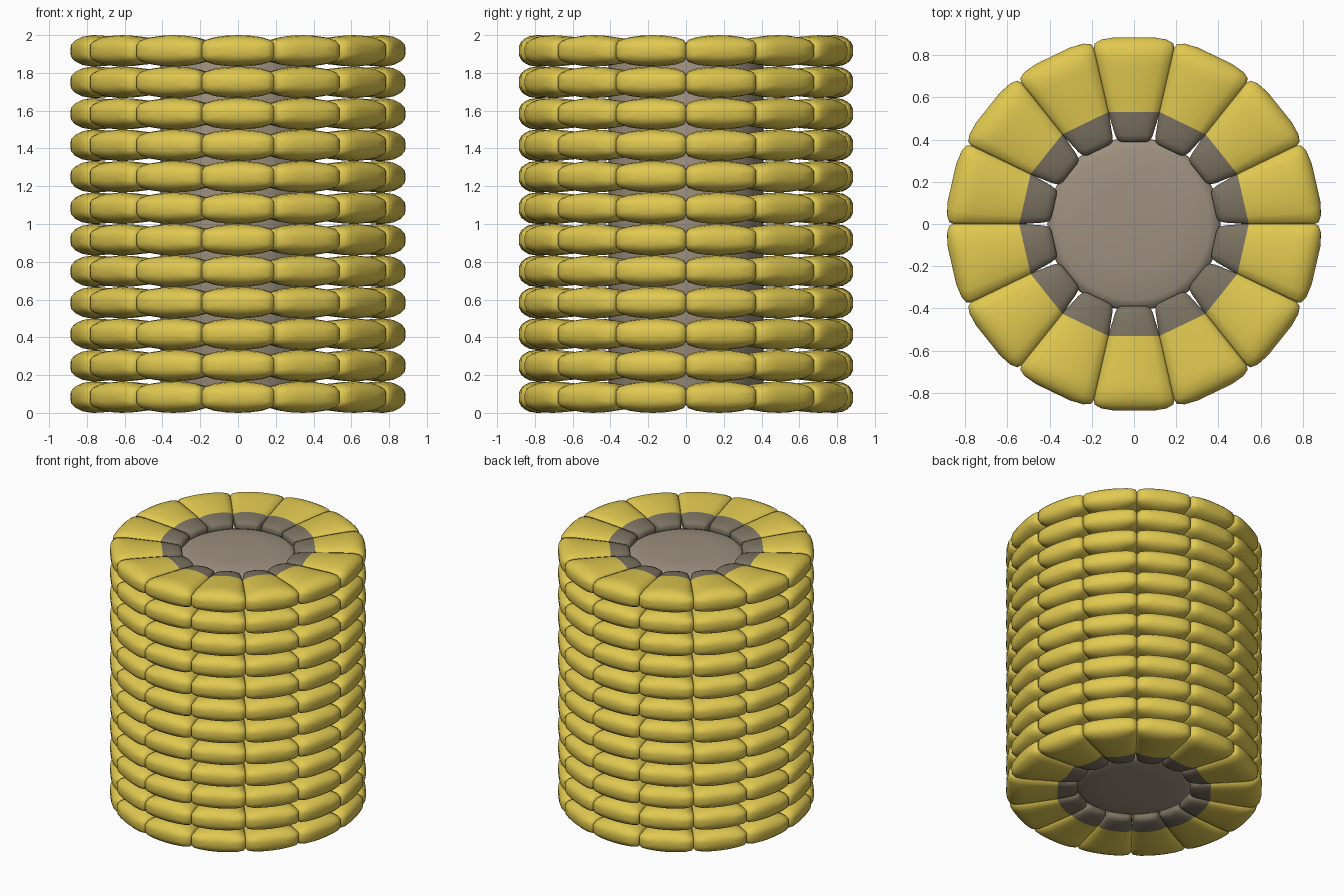
import bpy, bmesh, math
from mathutils import Matrix, Vector

if "Cube" in bpy.data.objects:
    bpy.data.objects.remove(bpy.data.objects["Cube"])

ROWS, PER_ROW, PITCH = 12, 14, 2 / 12


def material(name, rgb):
    m = bpy.data.materials.new(name)
    m.diffuse_color = (*rgb, 1)
    m.use_nodes = True
    m.node_tree.nodes["Principled BSDF"].inputs["Base Color"].default_value = m.diffuse_color
    return m


yellow = material("kernel_yellow", (0.75, 0.58, 0.08))
husk = material("kernel_base", (0.20, 0.17, 0.12))
pith = material("core_brown", (0.34, 0.28, 0.21))

# Quarter cross-section of a kernel (fractions of half width / half height)
QUARTER = [(1.0, 0.0), (1.0, 0.42), (0.92, 0.70), (0.68, 0.87), (0.34, 0.97), (0.0, 1.0)]
section = QUARTER + [(-x, z) for x, z in QUARTER[-2::-1]]
section += [(x, -z) for x, z in section[-2:0:-1]]

# Kernel stations from root to crown: radius, half width, half height
STATIONS = [(0.388, 0.055, 0.022), (0.395, 0.076, 0.038), (0.42, 0.089, 0.048),
            (0.47, 0.104, 0.056), (0.53, 0.123, 0.062), (0.65, 0.151, 0.073),
            (0.75, 0.174, 0.082), (0.79, 0.183, 0.0833), (0.83, 0.191, 0.077),
            (0.855, 0.186, 0.064), (0.873, 0.155, 0.048), (0.884, 0.09, 0.026)]


def add_kernel(bm, angle):
    rot = Matrix.Rotation(angle, 4, 'Z')
    rings = [[bm.verts.new(rot @ Vector((sx * w, r, sz * h))) for sx, sz in section]
             for r, w, h in STATIONS]
    n = len(section)
    for k in range(len(rings) - 1):
        a, b = rings[k], rings[k + 1]
        for i in range(n):
            j = (i + 1) % n
            f = bm.faces.new((a[i], a[j], b[j], b[i]))
            f.material_index = 1 if STATIONS[k + 1][0] <= 0.53 else 0
    bm.faces.new(rings[0]).material_index = 1
    bm.faces.new(rings[-1][::-1])


# One ring of kernels, shared by every row
bm = bmesh.new()
for i in range(PER_ROW):
    add_kernel(bm, 2 * math.pi * i / PER_ROW)
bmesh.ops.recalc_face_normals(bm, faces=bm.faces)
for f in bm.faces:
    f.smooth = True
ring_mesh = bpy.data.meshes.new("kernel_ring")
bm.to_mesh(ring_mesh)
bm.free()
ring_mesh.materials.append(yellow)
ring_mesh.materials.append(husk)

for row in range(ROWS):
    ob = bpy.data.objects.new(f"kernel_row_{row + 1}", ring_mesh)
    ob.location.z = (row + 0.5) * PITCH
    bpy.context.collection.objects.link(ob)

# Core: lathed profile with gently domed ends
half = [(0.22, 0.935), (0.36, 0.925), (0.40, 0.91), (0.41, 0.885)]
profile = [(0, 0.94)] + half + [(r, -z) for r, z in half[::-1]] + [(0, -0.94)]
bm = bmesh.new()
pts = [bm.verts.new((r, 0, z + 1)) for r, z in profile]
edges = [bm.edges.new(p) for p in zip(pts, pts[1:])]
bmesh.ops.spin(bm, geom=pts + edges, cent=(0, 0, 0), axis=(0, 0, 1),
               angle=2 * math.pi, steps=48)
bmesh.ops.remove_doubles(bm, verts=bm.verts, dist=1e-4)
bmesh.ops.recalc_face_normals(bm, faces=bm.faces)
for f in bm.faces:
    f.smooth = True
core_mesh = bpy.data.meshes.new("core")
bm.to_mesh(core_mesh)
bm.free()
core_mesh.materials.append(pith)
bpy.context.collection.objects.link(bpy.data.objects.new("core", core_mesh))
